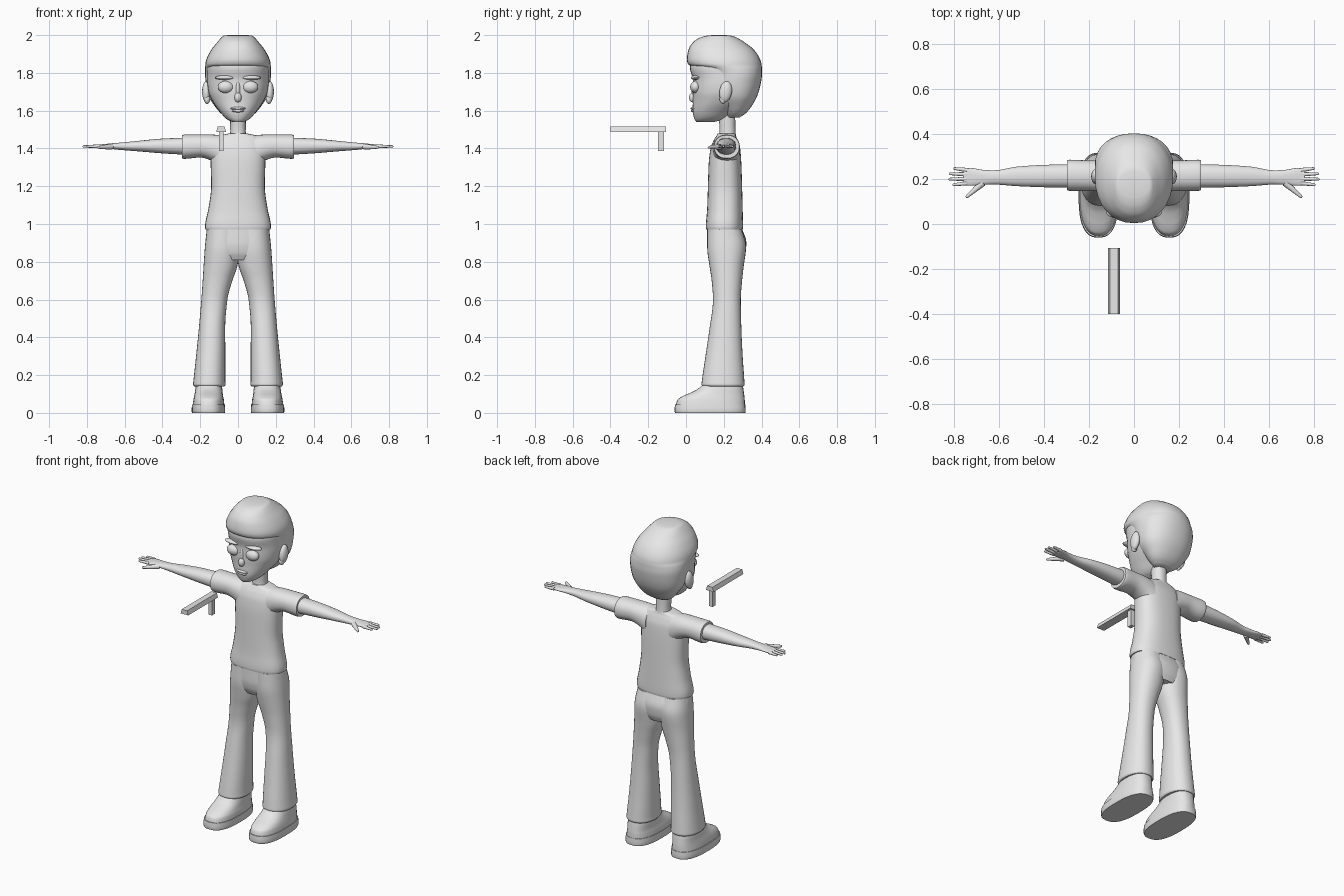
import bpy, bmesh, math
from mathutils import Vector, Matrix

if "Cube" in bpy.data.objects:
    bpy.data.objects.remove(bpy.data.objects["Cube"])

grey = bpy.data.materials.new("plain_grey")
grey.use_nodes = True
grey.diffuse_color = (0.8, 0.8, 0.8, 1)
grey.node_tree.nodes["Principled BSDF"].inputs["Base Color"].default_value = (0.8, 0.8, 0.8, 1)
parts = []


def finish(name, bm, mirrored=False):
    bmesh.ops.recalc_face_normals(bm, faces=bm.faces)
    mesh = bpy.data.meshes.new(name)
    bm.to_mesh(mesh)
    bm.free()
    mesh.materials.append(grey)
    obj = bpy.data.objects.new(name, mesh)
    bpy.context.collection.objects.link(obj)
    if mirrored:
        mod = obj.modifiers.new("Mirror", 'MIRROR')
        mod.use_mirror_merge = False
    parts.append(obj)
    return obj


def refine(rings, steps):
    """Monotone cubic interpolation between the given sections."""
    def slope(i, k):
        return (rings[i + 1][k] - rings[i][k]) / (rings[i + 1][0] - rings[i][0])

    def tangent(i, k):
        if i == 0:
            return slope(0, k)
        if i == len(rings) - 1:
            return slope(i - 1, k)
        a, b = slope(i - 1, k), slope(i, k)
        return 0 if a * b <= 0 else 2 * a * b / (a + b)

    out = []
    for i in range(len(rings) - 1):
        h = rings[i + 1][0] - rings[i][0]
        for s in range(steps):
            t = s / steps
            ring = [rings[i][0] + h * t]
            for k in range(1, 5):
                p, q = rings[i][k], rings[i + 1][k]
                ring.append(p + (q - p) * t * t * (3 - 2 * t)
                            + h * t * (1 - t) * ((1 - t) * tangent(i, k) - t * tangent(i + 1, k)))
            out.append(ring)
    return out + [rings[-1]]


def loft(name, rings, axis='z', power=2.2, mirrored=False, steps=4, sides=32):
    """Skin sections (position, a_min, a_max, b_min, b_max) along z or x."""
    bm = bmesh.new()
    loops = []
    for pos, a0, a1, b0, b1 in refine(rings, steps):
        loop = []
        for i in range(sides):
            ang = 2 * math.pi * i / sides
            c, s = math.cos(ang), math.sin(ang)
            a = (a0 + a1) / 2 + (a1 - a0) / 2 * math.copysign(abs(c) ** (2 / power), c)
            b = (b0 + b1) / 2 + (b1 - b0) / 2 * math.copysign(abs(s) ** (2 / power), s)
            loop.append(bm.verts.new((a, b, pos) if axis == 'z' else (pos, a, b)))
        loops.append(loop)
    for low, high in zip(loops, loops[1:]):
        for i in range(sides):
            j = (i + 1) % sides
            bm.faces.new((low[i], low[j], high[j], high[i]))
    bm.faces.new(loops[0])
    bm.faces.new(loops[-1])
    return finish(name, bm, mirrored)


def centred(rings):
    """Expand (z, half_width, y_min, y_max) into full sections."""
    return [(z, -w, w, y0, y1) for z, w, y0, y1 in rings]


def ball(name, centre, radii, tilt=0, mirrored=False):
    bm = bmesh.new()
    bmesh.ops.create_uvsphere(
        bm, u_segments=24, v_segments=14, radius=1,
        matrix=Matrix.Translation(centre) @ Matrix.Rotation(tilt, 4, 'X') @ Matrix.Diagonal((*radii, 1)))
    return finish(name, bm, mirrored)


def finger(name, start, end, r0, r1):
    p, q = Vector(start), Vector(end)
    rot = (q - p).to_track_quat('Z', 'Y').to_matrix().to_4x4()
    bm = bmesh.new()
    bmesh.ops.create_cone(bm, cap_ends=True, segments=12, radius1=r0, radius2=r1, depth=(q - p).length,
                          matrix=Matrix.Translation((p + q) / 2) @ rot)
    bmesh.ops.create_uvsphere(bm, u_segments=12, v_segments=8, radius=r1, matrix=Matrix.Translation(q))
    return finish(name, bm, True)


def block(name, low, high, top_scale=1):
    low, high = Vector(low), Vector(high)
    bm = bmesh.new()
    bmesh.ops.create_cube(bm, size=1)
    for v in bm.verts:
        if v.co.z > 0:
            v.co.x *= top_scale
        v.co = (low + high) / 2 + v.co * (high - low)
    return finish(name, bm)


# Head, hair and neck
loft("head", centred([
    (1.54, .03, .055, .15), (1.555, .06, .045, .2), (1.6, .1, .035, .26), (1.65, .135, .036, .33),
    (1.7, .157, .034, .37), (1.76, .164, .036, .38), (1.83, .164, .02, .385), (1.9, .13, .05, .34)]))
loft("hair", centred([
    (1.565, .06, .22, .285), (1.585, .09, .21, .315), (1.62, .12, .19, .345), (1.68, .157, .15, .378),
    (1.74, .17, .125, .395), (1.79, .174, .11, .402), (1.82, .174, .075, .402), (1.845, .173, .012, .4),
    (1.87, .168, .004, .393), (1.92, .143, .012, .362), (1.96, .112, .035, .313), (1.985, .09, .07, .272),
    (1.997, .075, .11, .24), (2.0, .05, .14, .21)]))
loft("neck", centred([(1.44, .05, .165, .27), (1.49, .041, .178, .262), (1.6, .042, .17, .26)]))

# Face
ball("eye", (.065, .05, 1.725), (.042, .028, .032), mirrored=True)
ball("brow", (.068, .052, 1.775), (.055, .026, .012), mirrored=True)
ball("nose", (0, .036, 1.67), (.019, .02, .026))
ball("nose_bridge", (0, .044, 1.71), (.013, .016, .05))
ball("upper_lip", (0, .044, 1.612), (.04, .02, .009))
ball("lower_lip", (0, .046, 1.599), (.034, .02, .009))
ball("ear", (.168, .21, 1.7), (.022, .033, .056), tilt=-.15, mirrored=True)
ball("ear_lobe", (.163, .196, 1.66), (.016, .018, .024), mirrored=True)

# Shirt
loft("shirt", centred([
    (.97, .172, .107, .3), (.985, .175, .105, .302), (1.08, .157, .112, .3), (1.2, .142, .116, .297),
    (1.32, .145, .12, .293), (1.4, .147, .13, .287), (1.44, .138, .145, .275), (1.465, .11, .16, .265),
    (1.478, .055, .168, .262)]), power=2.5)
loft("sleeve", [
    (.08, .14, .285, 1.29, 1.47), (.14, .143, .284, 1.335, 1.473), (.2, .147, .282, 1.352, 1.473),
    (.285, .147, .285, 1.345, 1.473), (.297, .15, .282, 1.348, 1.47)], axis='x', mirrored=True)

# Arms and hands
loft("arm", [
    (.25, .16, .266, 1.365, 1.458), (.4, .163, .262, 1.374, 1.452), (.52, .168, .254, 1.384, 1.441),
    (.62, .175, .238, 1.392, 1.431), (.67, .174, .24, 1.397, 1.427), (.72, .17, .248, 1.402, 1.422),
    (.757, .172, .246, 1.404, 1.419)], axis='x', mirrored=True)
for label, y0, y1, tip in (("little", .239, .246, .795), ("ring", .22, .223, .815),
                           ("middle", .2, .199, .817), ("index", .181, .174, .8)):
    finger(label + "_finger", (.74, y0, 1.411), (tip, y1, 1.411), .01, .006)
finger("thumb", (.67, .183, 1.409), (.74, .122, 1.406), .016, .007)

# Trousers
loft("trouser_seat", centred([
    (.81, .12, .135, .3), (.85, .172, .117, .315), (.9, .172, .11, .32), (.975, .165, .112, .297)]))
loft("trouser_leg", [
    (.14, .072, .232, .09, .305), (.15, .066, .238, .082, .31), (.17, .067, .236, .084, .309),
    (.3, .067, .222, .103, .3), (.45, .068, .207, .125, .293), (.6, .056, .194, .143, .29),
    (.7, .03, .187, .136, .297), (.78, .003, .182, .124, .306), (.88, -.01, .175, .112, .318),
    (.97, -.01, .164, .114, .296)], mirrored=True)

# Shoes
loft("sole", [(0, .07, .243, -.058, .314), (.01, .068, .246, -.061, .316), (.045, .07, .243, -.058, .314)],
     power=2.6, mirrored=True, steps=2)
loft("shoe", [
    (.04, .072, .24, -.054, .312), (.07, .075, .236, -.045, .311), (.09, .079, .232, -.015, .309),
    (.105, .081, .229, .02, .307), (.125, .083, .226, .06, .304), (.16, .088, .22, .1, .298)],
     power=2.5, mirrored=True)

# Floating prop
block("prop_bar", (-.115, -.4, 1.488), (-.063, -.107, 1.515), top_scale=.7)
block("prop_grip", (-.101, -.147, 1.387), (-.077, -.117, 1.49))

bpy.ops.object.select_all(action='DESELECT')
for obj in parts:
    obj.select_set(True)
bpy.context.view_layer.objects.active = parts[0]
bpy.ops.object.shade_smooth_by_angle(angle=math.radians(40))
